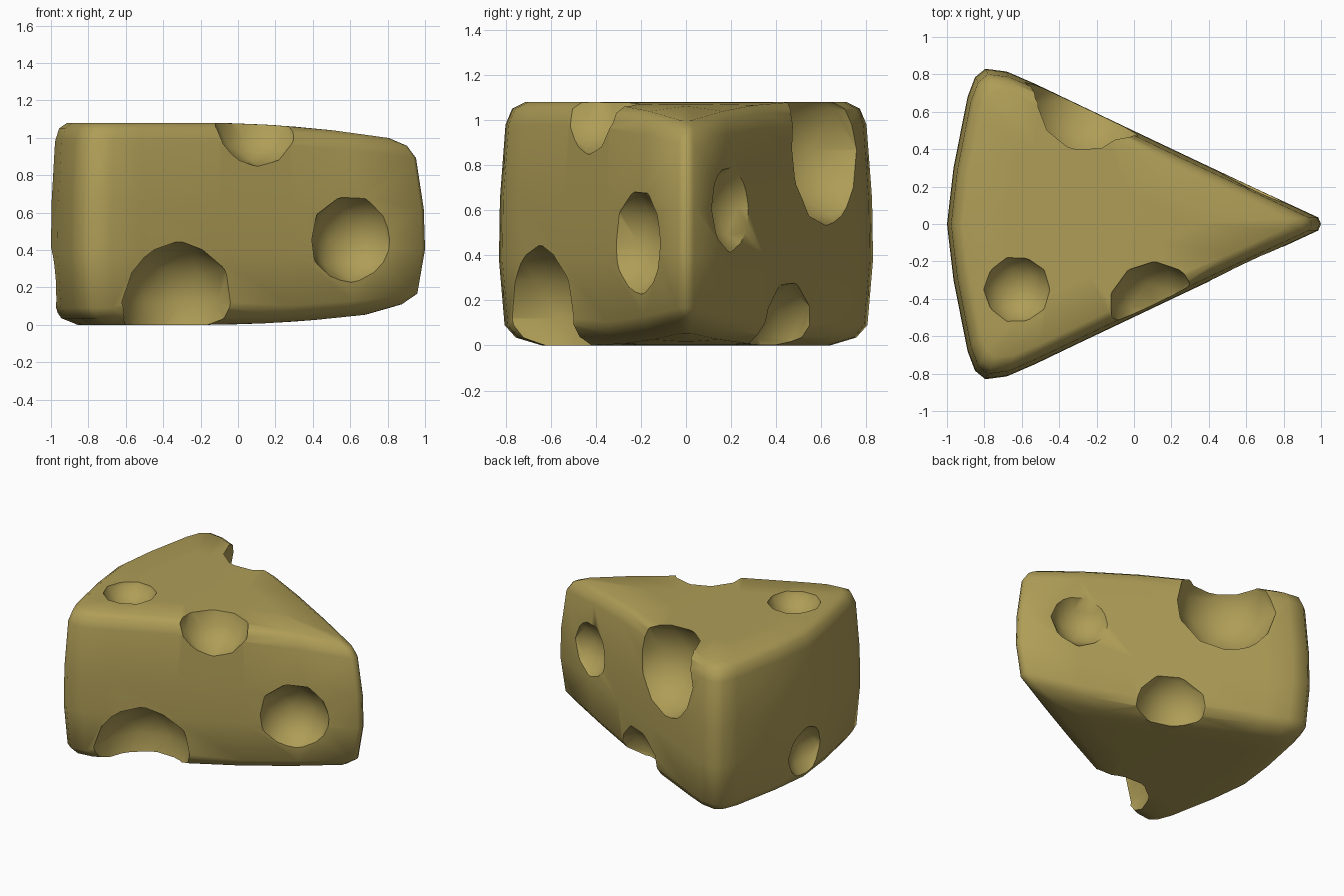
import bpy, bmesh
from mathutils import Vector
from math import radians

cube = bpy.data.objects.get("Cube")
if cube:
    bpy.data.objects.remove(cube, do_unlink=True)

# Single rind colour
mat = bpy.data.materials.new("aged_yellow")
mat.use_nodes = True
colour = (0.43, 0.34, 0.095, 1)
mat.diffuse_color = colour
bsdf = mat.node_tree.nodes["Principled BSDF"]
bsdf.inputs["Base Color"].default_value = colour
bsdf.inputs["Roughness"].default_value = 0.8


def add_object(name, bm):
    mesh = bpy.data.meshes.new(name)
    bm.to_mesh(mesh)
    bm.free()
    mesh.materials.append(mat)
    obj = bpy.data.objects.new(name, mesh)
    bpy.context.collection.objects.link(obj)
    return obj


# Half outline of the wedge from tip to bowed heel, mirrored across y
half = [(0.985, 0.035), (0.65, 0.19), (0.3, 0.355), (-0.1, 0.545), (-0.53, 0.75),
        (-0.68, 0.815), (-0.795, 0.83), (-0.85, 0.785), (-0.89, 0.68), (-0.965, 0.3)]
outline = [(1, 0)] + half + [(-1, 0)] + [(x, -y) for x, y in reversed(half)]

# Rings as (height, scale about the wedge's middle)
rings = [(0, 0.5), (0, 0.77), (0.035, 0.91), (0.09, 0.97), (0.38, 1), (0.65, 0.995),
         (0.98, 0.965), (1.05, 0.93), (1.08, 0.86), (1.08, 0.5)]
MIDDLE = -0.38


def ring_point(x, y, z, scale):
    # The top and bottom taper toward the tip
    px = MIDDLE + (x - MIDDLE) * scale
    taper = 0.2 * max(0, (px + 0.2) / 1.2) ** 2
    return Vector((px, y * scale, z + (0.5 - z) * taper))


bm = bmesh.new()
loops = [[bm.verts.new(ring_point(x, y, z, s)) for x, y in outline] for z, s in rings]
count = len(outline)
for low, high in zip(loops, loops[1:]):
    for i in range(count):
        j = (i + 1) % count
        bm.faces.new((low[i], low[j], high[j], high[i]))
bm.faces.new(loops[0][::-1])
bm.faces.new(loops[-1])
bmesh.ops.triangulate(bm, faces=bm.faces[:])
bmesh.ops.recalc_face_normals(bm, faces=bm.faces[:])
wedge = add_object("cheese_wedge", bm)

# Outward directions of the sides
FRONT, BACK = Vector((0.43, -0.9, 0)), Vector((0.43, 0.9, 0))
TOP, HEEL = Vector((0, 0, 1)), Vector((-1, 0, 0))

# Scooped holes as (centre of opening, outward direction, opening radius, depth / radius)
holes = [
    ((-0.32, -0.64, 0.12), FRONT, 0.33, 0.9),    # front, bottom edge
    ((0.10, -0.42, 1.09), FRONT, 0.245, 0.9),    # front, top edge
    ((0.60, -0.21, 0.455), FRONT, 0.24, 0.7),    # front, near tip
    ((-0.625, -0.35, 1.08), TOP, 0.18, 0.65),    # top
    ((-0.27, 0.62, 0.87), BACK, 0.345, 0.9),     # back, top edge
    ((0.63, 0.20, 0.61), BACK, 0.2, 0.6),        # back, near tip
    ((0.06, 0.46, 0.03), BACK, 0.26, 0.7),       # back, bottom edge
    ((-0.98, 0.03, 0.23), HEEL, 0.185, 0.6),     # heel
]
for centre, outward, opening, ratio in holes:
    depth = opening * ratio
    radius = (opening ** 2 + depth ** 2) / (2 * depth)
    bm = bmesh.new()
    bmesh.ops.create_icosphere(bm, subdivisions=2, radius=radius)
    bmesh.ops.translate(bm, verts=bm.verts[:], vec=Vector(centre) + outward * (radius - depth))
    cutter = add_object("hole_cutter", bm)
    cutter.hide_render = True
    cut = wedge.modifiers.new("hole", "BOOLEAN")
    cut.operation = "DIFFERENCE"
    cut.solver = "EXACT"
    cut.object = cutter
    bpy.context.view_layer.objects.active = wedge
    bpy.ops.object.modifier_apply(modifier=cut.name)
    bpy.data.objects.remove(cutter, do_unlink=True)

# Soft rounded body with crisp hole rims
bpy.ops.object.select_all(action="DESELECT")
wedge.select_set(True)
bpy.context.view_layer.objects.active = wedge
bpy.ops.object.shade_smooth_by_angle(angle=radians(50))
